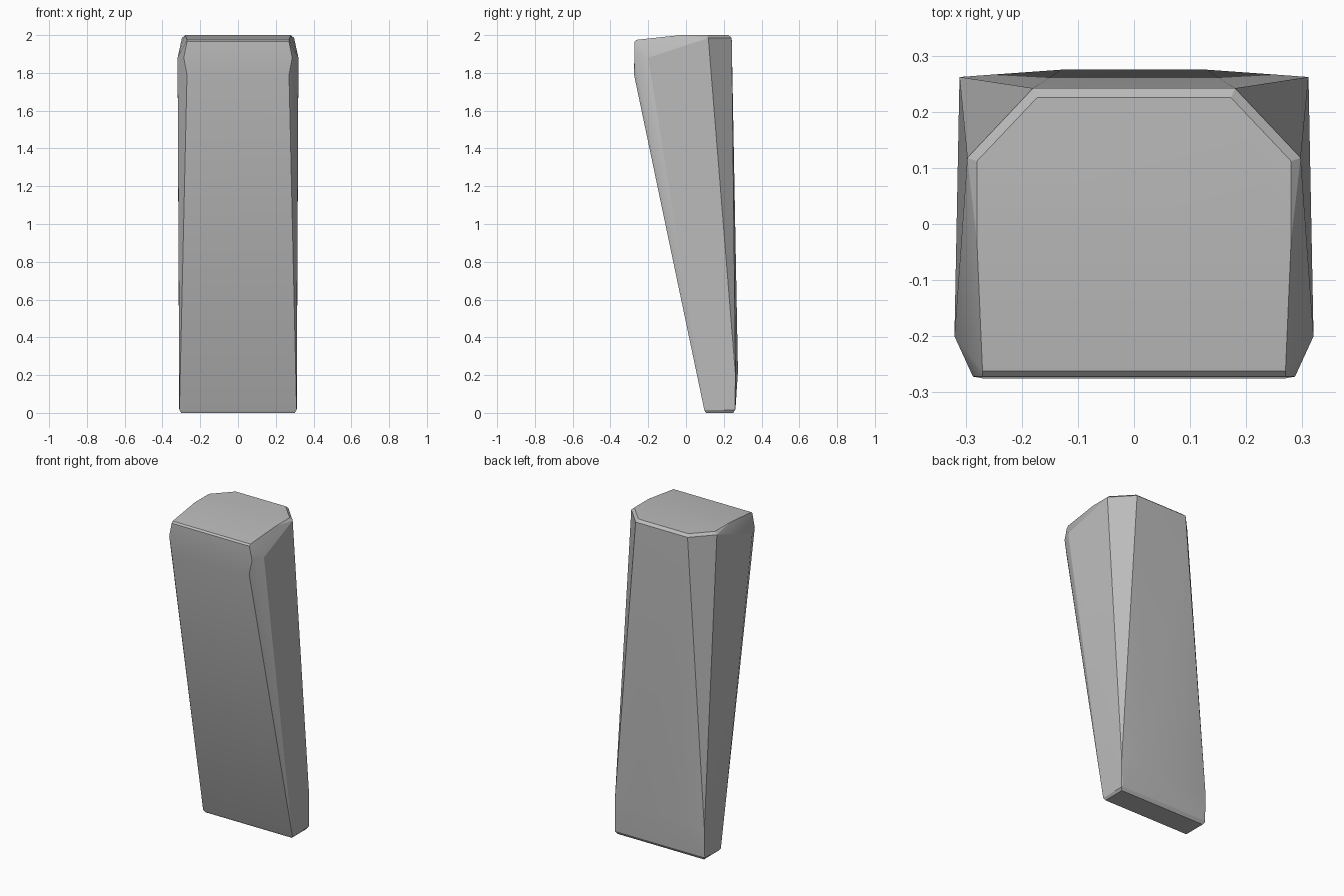
import bpy
import bmesh
import math

cube = bpy.data.objects.get("Cube")
if cube:
    bpy.data.objects.remove(cube, do_unlink=True)

# Single plain grey colour
grey = bpy.data.materials.new("plain grey")
grey.use_nodes = True
colour = (0.5, 0.5, 0.5, 1)
grey.diffuse_color = colour
grey.node_tree.nodes["Principled BSDF"].inputs["Base Color"].default_value = colour

# Corners of the left half; each is mirrored to the right
foot = [(0.30, 0.105, 0), (0.30, 0.25, 0),
        (0.31, 0.097, 0.015), (0.311, 0.258, 0.015), (0.305, 0.262, 0.02)]
back_bulge = [(0.311, 0.262, 0.2), (0.13, 0.275, 0.22)]
shoulder = [(0.27, -0.275, 1.79), (0.32, -0.20, 1.88), (0.287, -0.272, 1.88),
            (0.27, -0.272, 1.965), (0.297, 0.118, 1.985), (0.18, 0.242, 1.985)]
cap = [(0.27, -0.262, 1.975), (0.28, -0.03, 2), (0.28, 0.112, 2), (0.173, 0.225, 2)]

# Faceted body skinned over the corners
bm = bmesh.new()
for x, y, z in foot + back_bulge + shoulder + cap:
    for side in (-1, 1):
        bm.verts.new((side * x, y, z))
bmesh.ops.convex_hull(bm, input=bm.verts)
bmesh.ops.dissolve_limit(bm, angle_limit=math.radians(0.5),
                         verts=bm.verts, edges=bm.edges)
bmesh.ops.recalc_face_normals(bm, faces=bm.faces)
mesh = bpy.data.meshes.new("tapered_body")
bm.to_mesh(mesh)
bm.free()
mesh.materials.append(grey)
body = bpy.data.objects.new("tapered_body", mesh)
bpy.context.collection.objects.link(body)

# Soft shading across the gentle bends, crisp chamfers
bpy.ops.object.select_all(action="DESELECT")
body.select_set(True)
bpy.context.view_layer.objects.active = body
bpy.ops.object.shade_smooth_by_angle(angle=math.radians(20))
